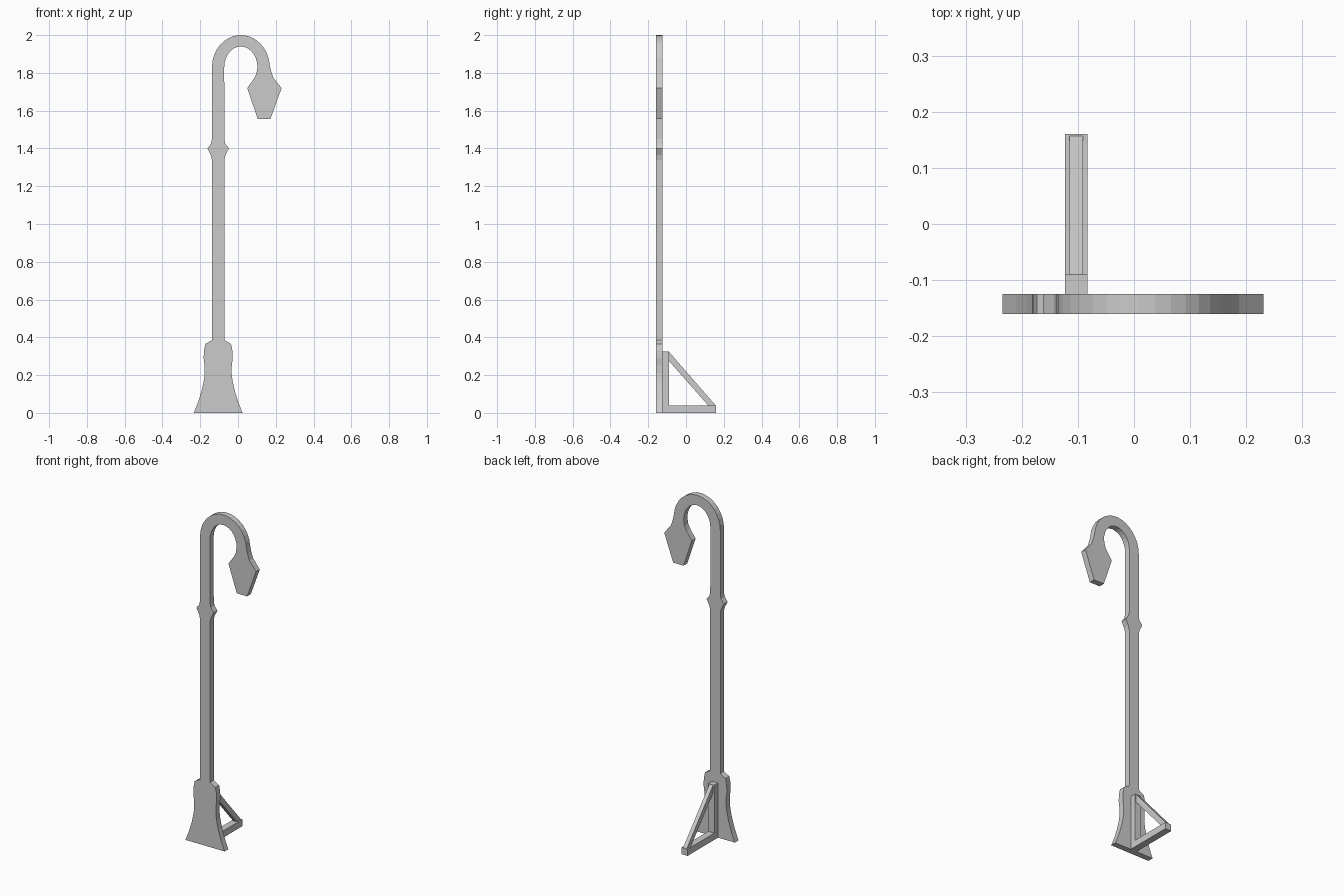
import bpy, bmesh, math
from mathutils import Vector

if "Cube" in bpy.data.objects:
    bpy.data.objects.remove(bpy.data.objects["Cube"])

CX = -0.105  # centre line of the post


def prism(name, outline, to_3d, depth):
    """Fill a 2D outline and extrude it along a depth vector."""
    bm = bmesh.new()
    face = bm.faces.new([bm.verts.new(to_3d(*p)) for p in outline])
    geom = bmesh.ops.extrude_face_region(bm, geom=[face], use_keep_orig=True)["geom"]
    bmesh.ops.translate(bm, vec=Vector(depth),
                        verts=[g for g in geom if isinstance(g, bmesh.types.BMVert)])
    bmesh.ops.recalc_face_normals(bm, faces=bm.faces)
    mesh = bpy.data.meshes.new(name)
    bm.to_mesh(mesh)
    bm.free()
    obj = bpy.data.objects.new(name, mesh)
    bpy.context.collection.objects.link(obj)
    return obj


def arc(rx, rz, start, end, n):
    """Elliptical arc of the crook, angles in degrees."""
    pts = []
    for i in range(n + 1):
        a = math.radians(start + (end - start) * i / n)
        pts.append((0.015 + rx * math.cos(a), 1.83 + rz * math.sin(a)))
    return pts


# Flat lamp post cutout: flared base, collar, crook and hanging lantern
half = [(0.129, 0), (0.105, 0.06), (0.087, 0.12), (0.076, 0.17), (0.071, 0.21),
        (0.072, 0.25), (0.077, 0.29), (0.075, 0.33), (0.068, 0.365), (0.033, 0.385),
        (0.033, 1.34), (0.039, 1.365), (0.057, 1.40), (0.038, 1.425), (0.033, 1.45)]
left = [(CX - w, z) for w, z in half]
right = [(CX + w, z) for w, z in reversed(half)]
lantern = [(0.175, 1.81), (0.187, 1.775), (0.231, 1.72), (0.172, 1.557),
           (0.104, 1.557), (0.049, 1.72), (0.085, 1.77), (0.097, 1.795)]
outline = (left + arc(0.153, 0.17, 180, 5, 16) + lantern
           + arc(0.088, 0.11, 0, 180, 14) + right)
prism("lamp_post_cutout", outline, lambda x, z: (x, -0.16, z), (0, 0.035, 0))


def brace(name, outline, w):
    """Side-on strut of the rear stand, w wide across x."""
    return prism(name, outline, lambda y, z: (-0.103 - w / 2, y, z), (w, 0, 0))


# Triangular stand behind the base
brace("stand_upright", [(-0.125, 0.04), (-0.09, 0.04), (-0.09, 0.325), (-0.125, 0.325)], 0.04)
brace("stand_foot", [(-0.125, 0), (0.16, 0), (0.16, 0.04), (-0.125, 0.04)], 0.04)
brace("stand_diagonal", [(-0.09, 0.275), (0.117, 0.04), (0.157, 0.04), (-0.09, 0.323)], 0.024)
